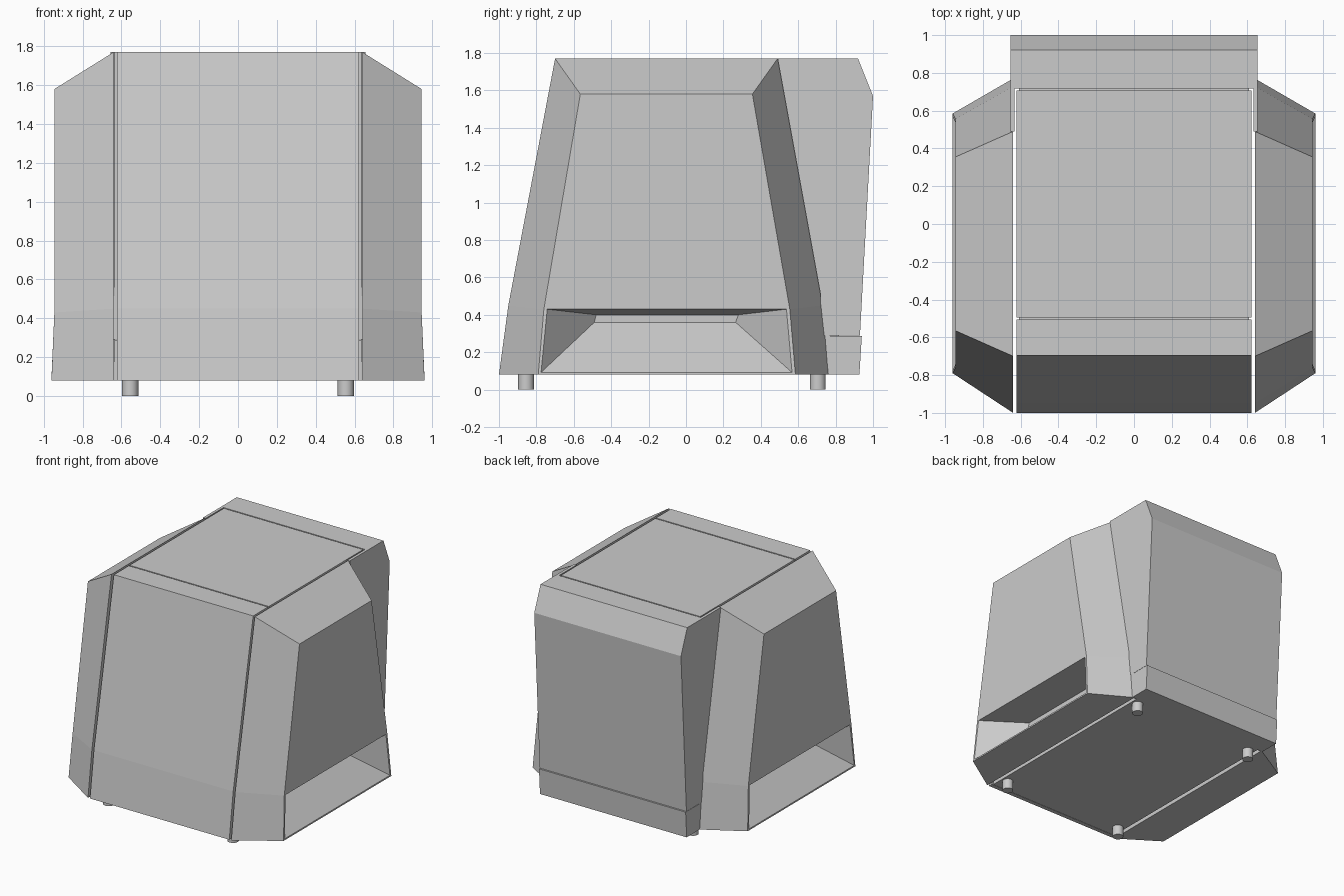
import bpy, bmesh

if "Cube" in bpy.data.objects:
    bpy.data.objects.remove(bpy.data.objects["Cube"])

grey = bpy.data.materials.new("light grey")
grey.diffuse_color = (0.6, 0.6, 0.6, 1)
grey.use_nodes = True
grey.node_tree.nodes["Principled BSDF"].inputs["Base Color"].default_value = grey.diffuse_color


def finish(name, bm, mirror=False):
    bmesh.ops.recalc_face_normals(bm, faces=bm.faces)
    me = bpy.data.meshes.new(name)
    bm.to_mesh(me)
    bm.free()
    me.materials.append(grey)
    ob = bpy.data.objects.new(name, me)
    bpy.context.collection.objects.link(ob)
    if mirror:
        ob.modifiers.new("mirror", 'MIRROR').use_axis = (True, False, False)
    return ob


def prism(name, profile, x0, x1, mirror=False):
    """Extrude a (y, z) outline along x."""
    bm = bmesh.new()
    a = [bm.verts.new((x0, y, z)) for y, z in profile]
    b = [bm.verts.new((x1, y, z)) for y, z in profile]
    bm.faces.new(a)
    bm.faces.new(b)
    n = len(a)
    for i in range(n):
        j = (i + 1) % n
        bm.faces.new((a[i], a[j], b[j], b[i]))
    return finish(name, bm, mirror)


# Inner body seen through the panel gaps
prism("core", [(-.965, .082), (-.925, .45), (-.68, 1.755), (.73, 1.755),
               (.83, .082)], -.61, .61)

# Front panel folding over onto the top
prism("front_panel", [(-1, .08), (-.95, .45), (-.695, 1.77), (-.505, 1.77),
                      (-.505, 1.74), (-.67, 1.74), (-.92, .45), (-.965, .08)],
      -.622, .622)
prism("top_panel", [(-.495, 1.74), (-.495, 1.77), (.708, 1.77), (.708, 1.74)],
      -.622, .622)

# Rear cover, its side flanges and the strip below it
prism("rear_cover", [(.718, 1.77), (.92, 1.77), (1.0, 1.57), (.93, .29),
                     (.718, .29)], -.655, .655)
prism("rear_flange", [(.49, 1.77), (.72, 1.77), (.77, .29), (.77, .08),
                      (.76, .08), (.73, .45)], .632, .655, True)
prism("rear_base", [(.76, .08), (.76, .288), (.94, .288), (.927, .08)],
      -.655, .655)

# Side fairings with a tapered scoop at the bottom
points = {
    "if0": (.64, -1, .08), "if1": (.64, -.95, .45), "if2": (.64, -.70, 1.77),
    "ir0": (.64, .77, .08), "ir1": (.64, .73, .45), "ir2": (.64, .49, 1.77),
    "of0": (.96, -.79, .08), "of1": (.945, -.76, .43), "of2": (.945, -.565, 1.58),
    "or0": (.96, .585, .08), "or1": (.945, .555, .43), "or2": (.945, .355, 1.58),
    # scoop opening and scoop end
    "a": (.945, -.742, .43), "b": (.945, .537, .43),
    "c": (.96, .567, .092), "d": (.96, -.775, .092),
    "e": (.655, -.48, .40), "f": (.655, .28, .40),
    "g": (.655, .265, .36), "h": (.655, -.49, .36),
}
faces = ["if2 ir2 or2 of2", "if1 if2 of2 of1", "if0 if1 of1 of0",
         "ir1 ir2 or2 or1", "ir0 ir1 or1 or0", "if0 of0 or0 ir0",
         "if0 ir0 ir1 ir2 if2 if1", "of2 or2 or1 b a of1",
         "of1 a d of0", "or1 b c or0", "of0 d c or0",
         "a b f e", "b c g f", "c d h g", "d a e h", "e f g h"]
bm = bmesh.new()
v = {k: bm.verts.new(p) for k, p in points.items()}
for f in faces:
    bm.faces.new([v[k] for k in f.split()])
finish("side_fairing", bm, True)

# Round feet
for name, y in (("front_foot", -.855), ("rear_foot", .705)):
    bm = bmesh.new()
    bmesh.ops.create_cone(bm, cap_ends=True, segments=24, radius1=.042,
                          radius2=.042, depth=.1)
    bmesh.ops.translate(bm, verts=bm.verts, vec=(.555, y, .05))
    for f in bm.faces:
        f.smooth = len(f.verts) == 4
    for e in bm.edges:
        e.smooth = all(len(f.verts) == 4 for f in e.link_faces)
    finish(name, bm, True)
